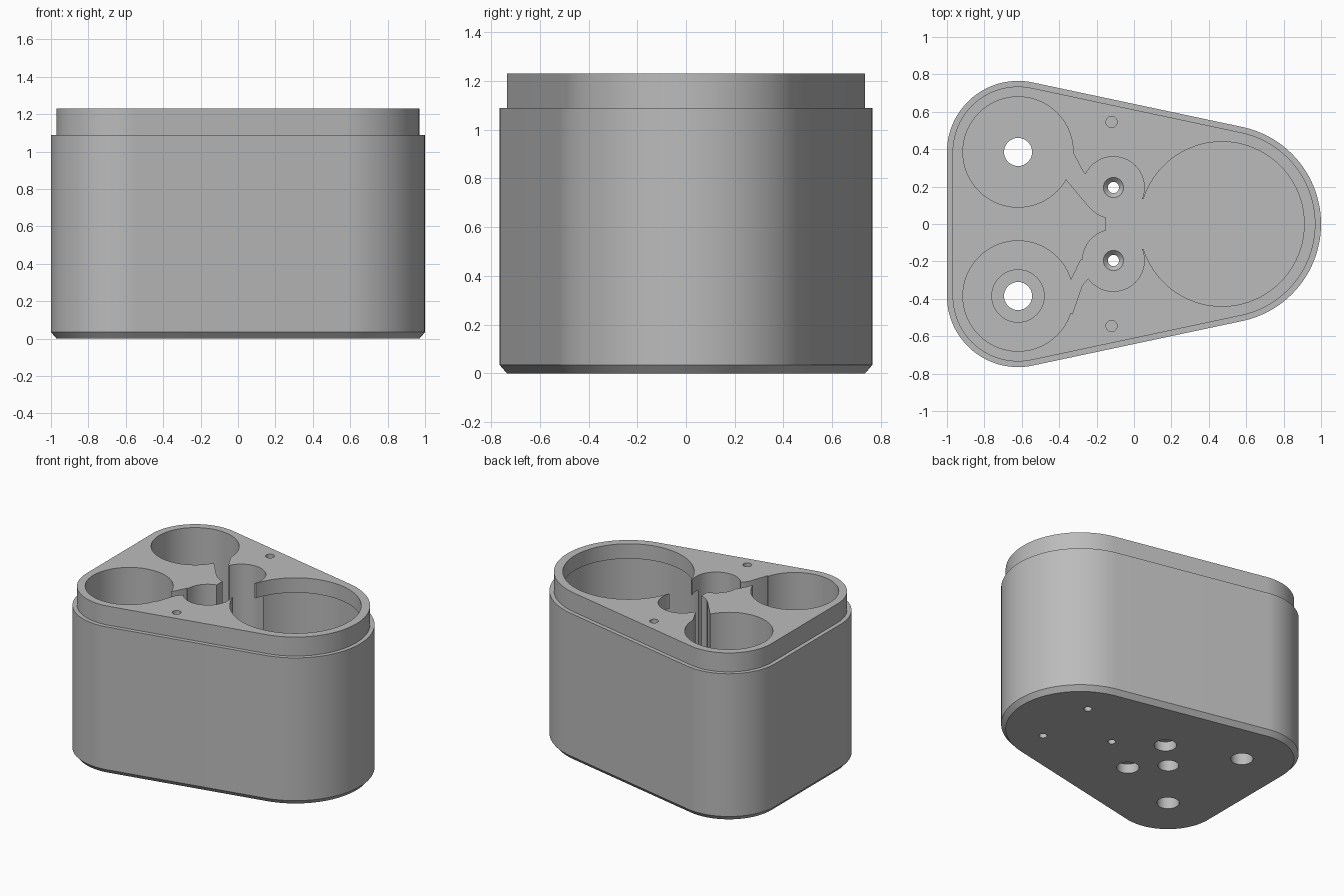
import bpy, bmesh, math

cube = bpy.data.objects.get("Cube")
if cube:
    bpy.data.objects.remove(cube, do_unlink=True)

# One plain grey for the whole part
grey = bpy.data.materials.new("plain_grey")
grey.use_nodes = True
GREY = (0.5, 0.5, 0.5, 1)
grey.diffuse_color = GREY
grey.node_tree.nodes["Principled BSDF"].inputs["Base Color"].default_value = GREY

TOP, FLOOR, STEP = 1.23, 0.13, 1.09
OVER = TOP + 0.1
CORNER_X, CORNER_Y, BIG_X = -0.62, 0.385, 0.47
POST_X, POST_Y = -0.11, 0.195


def loft(name, rings):
    """Closed solid through rings of (outline points, z)."""
    bm = bmesh.new()
    loops = [[bm.verts.new((x, y, z)) for x, y in pts] for pts, z in rings]
    n = len(loops[0])
    for a, b in zip(loops, loops[1:]):
        for i in range(n):
            j = (i + 1) % n
            bm.faces.new((a[i], a[j], b[j], b[i]))
    bm.faces.new(loops[0][::-1])
    bm.faces.new(loops[-1])
    bmesh.ops.recalc_face_normals(bm, faces=bm.faces[:])
    mesh = bpy.data.meshes.new(name)
    bm.to_mesh(mesh)
    bm.free()
    mesh.materials.append(grey)
    ob = bpy.data.objects.new(name, mesh)
    bpy.context.collection.objects.link(ob)
    return ob


def arc(x, y, r, start, end, n):
    angles = [math.radians(start + (end - start) * i / n) for i in range(n + 1)]
    return [(x + r * math.cos(a), y + r * math.sin(a)) for a in angles]


def outline(inset):
    """Rounded triangle wrapped around one big and two corner circles."""
    big, small = 0.53 - inset, 0.38 - inset
    dx, dy = BIG_X - CORNER_X, CORNER_Y
    tilt = math.degrees(math.atan2(dy, dx) + math.acos((big - small) / math.hypot(dx, dy)))
    # Tangent direction shared by the big and the upper corner circle
    tilt = 180 - math.degrees(math.atan2(dy, dx)) - math.degrees(
        math.acos((big - small) / math.hypot(dx, dy)))
    return (arc(BIG_X, 0, big, -tilt, tilt, 48)
            + arc(CORNER_X, CORNER_Y, small, tilt, 180, 32)
            + arc(CORNER_X, -CORNER_Y, small, 180, 360 - tilt, 32))


# Main body: chamfered foot, straight wall, stepped-in lip
body = loft("holder_body", [(outline(0.03), 0), (outline(0), 0.035), (outline(0), STEP),
                            (outline(0.03), STEP), (outline(0.03), TOP)])


def cut(rings):
    """Subtract a lofted solid from the body."""
    cutter = loft("cutter", rings)
    cutter.hide_render = True
    mod = body.modifiers.new("cut", "BOOLEAN")
    mod.operation = "DIFFERENCE"
    mod.solver = "EXACT"
    mod.object = cutter
    bpy.context.view_layer.objects.active = body
    bpy.ops.object.modifier_apply(modifier=mod.name)
    bpy.data.objects.remove(cutter, do_unlink=True)


def bore(x, y, r, low, high, n=32, r_high=None):
    def circle(radius):
        return arc(x, y, radius, 0, 360, n)[:-1]
    cut([(circle(r), low), (circle(r_high or r), high)])


def slot(points):
    cut([(points, FLOOR), (points, OVER)])


# Large round pocket, undercut below a thin rim
bore(BIG_X, 0, 0.47, FLOOR, 1.12, 96)
bore(BIG_X, 0, 0.44, 1.1, OVER, 96)

for side in (1, -1):
    # Corner pockets with drain holes
    bore(CORNER_X, side * CORNER_Y, 0.295, FLOOR, OVER, 72)
    bore(CORNER_X, side * CORNER_Y, 0.075, -0.1, 0.3)
    # Small pockets with countersunk holes, counterbored from below
    bore(POST_X, side * POST_Y, 0.165, FLOOR, OVER, 56)
    bore(POST_X, side * POST_Y, 0.03, -0.1, 0.3)
    bore(POST_X, side * POST_Y, 0.03, 0.105, FLOOR + 0.001, 32, 0.055)
    bore(POST_X, side * POST_Y, 0.075, -0.1, 0.07)
    # Screw holes in the top face
    bore(-0.12, side * 0.545, 0.03, 0.8, OVER, 24)

# Recess round the front drain hole
bore(CORNER_X, -CORNER_Y, 0.14, FLOOR - 0.04, 0.3, 48)

# Passages between the pockets
slot([(-0.15, -0.1), (0.2, -0.16), (0.2, 0.16), (-0.15, 0.1)])
slot([(-0.45, 0.4), (-0.365, 0.24), (-0.235, 0.085), (-0.15, 0.2), (-0.27, 0.275), (-0.325, 0.38)])
slot([(-0.45, -0.4), (-0.33, -0.48), (-0.278, -0.33), (-0.2, -0.24), (-0.283, -0.19), (-0.335, -0.295)])

# Blind holes in the underside
bore(-0.3, 0, 0.07, -0.1, 0.3)
for angle in (60, 180, 300):
    a = math.radians(angle)
    bore(BIG_X - 0.005 + 0.27 * math.cos(a), 0.27 * math.sin(a), 0.027, -0.1, 0.09, 24)

# Smooth walls with crisp edges
bpy.ops.object.select_all(action="DESELECT")
body.select_set(True)
bpy.context.view_layer.objects.active = body
bpy.ops.object.shade_smooth_by_angle(angle=math.radians(25))
